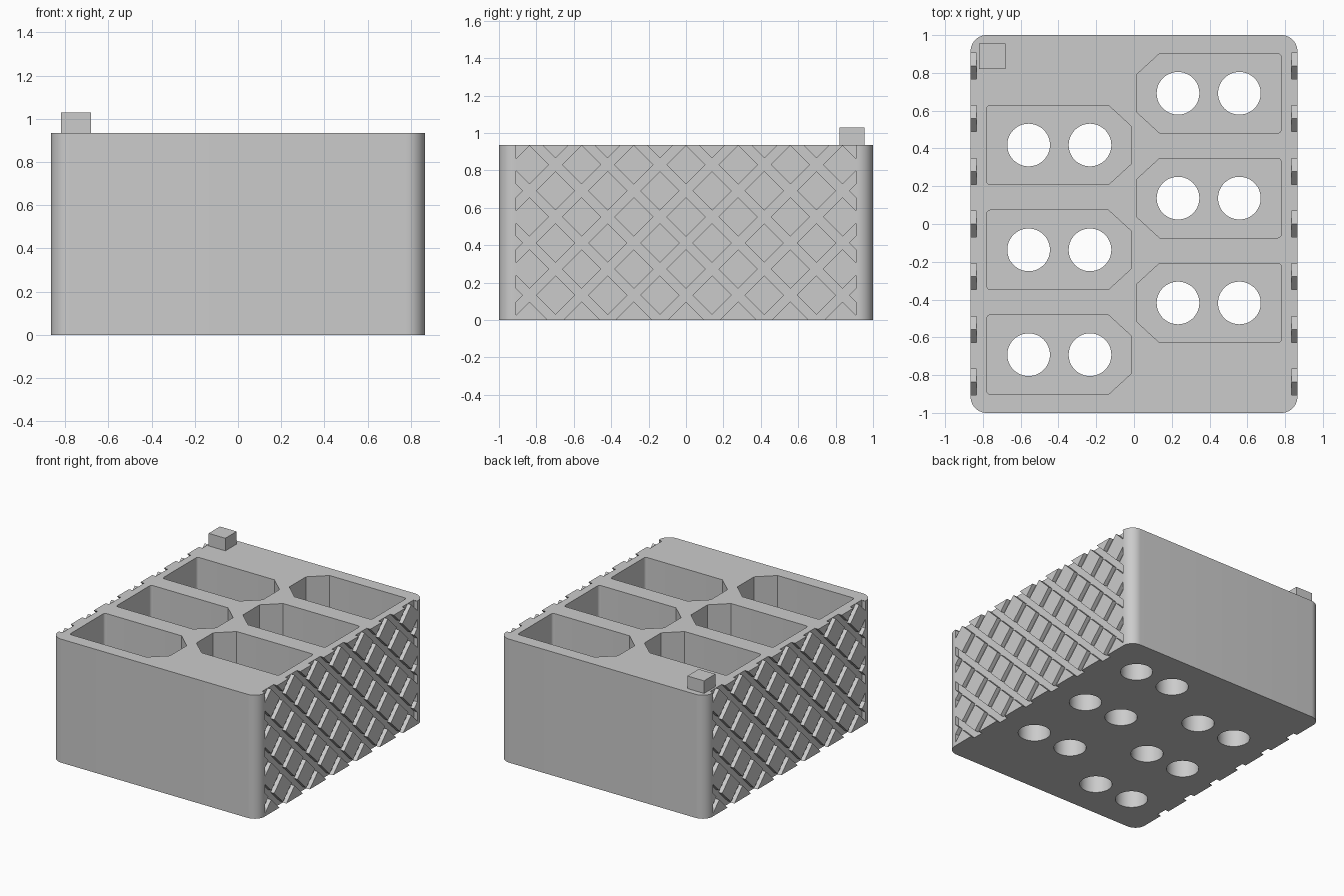
import bpy, bmesh, math
from mathutils import Vector

if "Cube" in bpy.data.objects:
    bpy.data.objects.remove(bpy.data.objects["Cube"], do_unlink=True)

HX, HY, TOP = 0.865, 1.0, 0.935      # body half sizes and height
FLOOR = 0.16                         # thickness under the pockets
PITCH, HALF, PHASE = 0.279, 0.105, 0.83  # diamond pattern
DEPTH, REACH = 0.03, 0.91            # groove depth and half length

grey = bpy.data.materials.new("plain_grey")
grey.use_nodes = True
colour = (0.6, 0.6, 0.6, 1)
grey.diffuse_color = colour
grey.node_tree.nodes["Principled BSDF"].inputs["Base Color"].default_value = colour


def to_object(name, bm):
    bmesh.ops.recalc_face_normals(bm, faces=bm.faces)
    mesh = bpy.data.meshes.new(name)
    bm.to_mesh(mesh)
    bm.free()
    mesh.materials.append(grey)
    obj = bpy.data.objects.new(name, mesh)
    bpy.context.collection.objects.link(obj)
    return obj


def extrude(bm, faces, offset):
    out = bmesh.ops.extrude_face_region(bm, geom=faces)["geom"]
    verts = [v for v in out if isinstance(v, bmesh.types.BMVert)]
    bmesh.ops.translate(bm, verts=verts, vec=offset)


def prism(bm, points, z0, z1):
    face = bm.faces.new([bm.verts.new((x, y, z0)) for x, y in points])
    extrude(bm, [face], (0, 0, z1 - z0))


def arc(cx, cy, r, start, sweep, steps):
    return [(cx + r * math.cos(math.radians(start + sweep * i / steps)),
             cy + r * math.sin(math.radians(start + sweep * i / steps)))
            for i in range(steps + 1)]


def cut(target, cutter):
    mod = target.modifiers.new("cut", "BOOLEAN")
    mod.operation, mod.solver, mod.object = "DIFFERENCE", "EXACT", cutter
    cutter.hide_render = True
    bpy.context.view_layer.objects.active = target
    bpy.ops.object.modifier_apply(modifier=mod.name)
    bpy.data.objects.remove(cutter, do_unlink=True)


# Block with rounded vertical corners
R = 0.085
outline = []
for sx, sy, start in ((1, 1, 0), (-1, 1, 90), (-1, -1, 180), (1, -1, 270)):
    outline += arc(sx * (HX - R), sy * (HY - R), R, start, 90, 12)
bm = bmesh.new()
prism(bm, outline, 0, TOP)
block = to_object("block", bm)

# Pockets with rounded outer corners and chamfered inner corners, two holes each
pockets, holes = bmesh.new(), bmesh.new()
for side in (-1, 1):
    for row in (-1, 0, 1):
        cy = 0.555 * row - 0.137 * side * -1 if side > 0 else 0.555 * row - 0.137
        h, r = 0.21, 0.02
        shape = [(-0.135, cy - h), (-0.015, cy - h + 0.11),
                 (-0.015, cy + h - 0.11), (-0.135, cy + h)]
        shape += arc(-0.78 + r, cy + h - r, r, 90, 90, 5)
        shape += arc(-0.78 + r, cy - h + r, r, 180, 90, 5)
        prism(pockets, [(-side * x, y) for x, y in shape], FLOOR, TOP + 0.1)
        for x in (0.233, 0.558):
            prism(holes, arc(side * x, cy, 0.113, 0, 360, 48)[:-1], -0.1, FLOOR + 0.1)
cut(block, to_object("pocket_cutter", pockets))
cut(block, to_object("hole_cutter", holes))


# Crossing diagonal grooves on both sides
def in_band(value):
    return abs((value + PITCH / 2) % PITCH - PITCH / 2) < HALF


for side in (-1, 1):
    bm = bmesh.new()
    x = side * (HX - DEPTH)
    bm.faces.new([bm.verts.new((x, y, z)) for y, z in
                  ((-REACH, -0.05), (REACH, -0.05), (REACH, 1), (-REACH, 1))])
    for slope in (1, -1):
        for k in range(-8, 9):
            for edge in (-HALF, HALF):
                point = Vector((0, k * PITCH + edge, PHASE))
                bmesh.ops.bisect_plane(
                    bm, geom=bm.verts[:] + bm.edges[:] + bm.faces[:],
                    plane_co=point, plane_no=(0, 1, slope), dist=1e-5)
    raised = []
    for f in bm.faces:
        c = f.calc_center_median()
        if in_band(c.y + c.z - PHASE) and in_band(c.y - c.z + PHASE):
            raised.append(f)
    bmesh.ops.delete(bm, geom=raised, context="FACES")
    extrude(bm, bm.faces[:], (side * 0.1, 0, 0))
    cut(block, to_object("groove_cutter", bm))

bpy.ops.object.select_all(action="DESELECT")
block.select_set(True)
bpy.context.view_layer.objects.active = block
bpy.ops.object.shade_smooth_by_angle(angle=math.radians(30))

# Small peg on the back corner
bm = bmesh.new()
prism(bm, [(-0.82, 0.82), (-0.68, 0.82), (-0.68, 0.955), (-0.82, 0.955)], TOP, 1.03)
to_object("corner_peg", bm)
